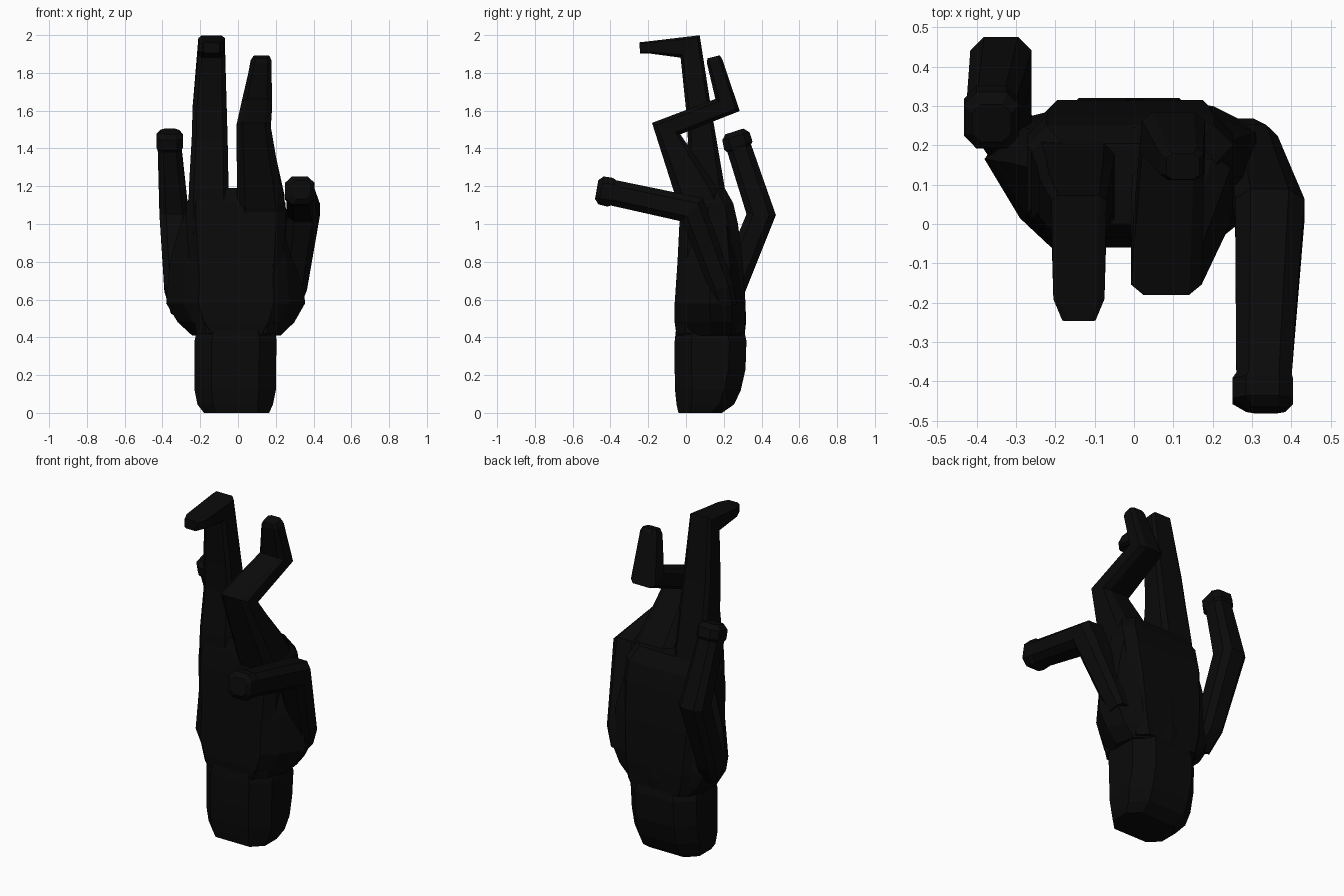
import bpy, bmesh
from mathutils import Vector

mat = bpy.data.materials.new("black_plastic")
mat.diffuse_color = (0.003, 0.003, 0.003, 1)


def loft(name, rings):
    """Skin a list of equal-length rings and cap both ends."""
    bm = bmesh.new()
    loops = [[bm.verts.new(p) for p in r] for r in rings]
    n = len(rings[0])
    for a, b in zip(loops, loops[1:]):
        for i in range(n):
            j = (i + 1) % n
            bm.faces.new((a[i], a[j], b[j], b[i]))
    bm.faces.new(loops[0][::-1])
    bm.faces.new(loops[-1])
    bmesh.ops.recalc_face_normals(bm, faces=bm.faces)
    me = bpy.data.meshes.new(name)
    bm.to_mesh(me)
    bm.free()
    me.materials.append(mat)
    ob = bpy.data.objects.new(name, me)
    bpy.context.collection.objects.link(ob)
    return ob


def finger(name, path, c=.55):
    """path: (x, y, z, half width, half depth); joints are mitred, c sets the bevel."""
    octagon = [(-1, -c), (-c, -1), (c, -1), (1, -c), (1, c), (c, 1), (-c, 1), (-1, c)]
    pts = [Vector(p[:3]) for p in path]
    rings = []
    for i, (x, y, z, hw, hd) in enumerate(path):
        d0 = (pts[i] - pts[max(i - 1, 0)]).normalized()
        d1 = (pts[min(i + 1, len(pts) - 1)] - pts[i]).normalized()
        t = (d0 + d1).normalized()
        d = d1 if d1.length else d0
        k = 1 / max(t.dot(d), 0.5)
        u = Vector((1, 0, 0))
        v = t.cross(u).normalized()
        rings.append([pts[i] + u * a * hw + v * b * hd * k for a, b in octagon])
    return loft(name, rings)


def box_ring(x0, x1, y0, y1, z, c):
    """Rectangle with chamfered corners."""
    return [(x0, y0 + c, z), (x0 + c, y0, z), (x1 - c, y0, z), (x1, y0 + c, z),
            (x1, y1 - c, z), (x1 - c, y1, z), (x0 + c, y1, z), (x0, y1 - c, z)]


loft("wrist", [box_ring(*r) for r in (
    (-.18, .165, -.04, .19, 0, .06), (-.215, .185, -.05, .255, .045, .08),
    (-.23, .20, -.058, .29, .12, .09), (-.23, .20, -.06, .315, .23, .09),
    (-.23, .205, -.06, .32, .38, .09), (-.21, .19, -.05, .30, .47, .09))])

# central palm block, widening upwards
loft("palm", [box_ring(*r) for r in (
    (-.22, .20, -.05, .31, .42, .05), (-.245, .225, -.06, .315, .55, .05),
    (-.26, .24, -.045, .30, .80, .05), (-.272, .252, -.035, .275, 1.0, .05),
    (-.272, .252, -.02, .25, 1.11, .05), (-.23, .21, 0, .205, 1.19, .05))])

# side bulges carrying the outer fingers (z, x scale, front y, back y)
OUT = [(-.21, 0), (.19, 0), (.27, .17), (.355, .5), (.32, .8), (.2, .96), (0, 1),
       (-.16, .96), (-.31, .86), (-.38, .6), (-.29, .2)]
loft("palm_sides", [[(x * s, f + y * (b - f), z) for x, y in OUT] for z, s, f, b in (
    (.41, .64, -.05, .31), (.48, .84, -.06, .318), (.58, 1.0, -.06, .315),
    (.80, .95, -.045, .30), (1.0, .80, -.03, .275), (1.12, .68, -.015, .245))])

# straight finger with hooked tip
finger("hooked_finger", [
    (-.155, .10, .95, .11, .12), (-.155, .095, 1.19, .105, .11),
    (-.15, .085, 1.45, .095, .075), (-.15, .065, 1.62, .09, .066),
    (-.14, .022, 1.94, .07, .058),
    (-.14, -.19, 1.935, .065, .033), (-.14, -.245, 1.933, .042, .029)], .75)

# zigzag finger
finger("folded_finger", [
    (.115, .14, .92, .12, .10), (.12, .07, 1.13, .125, .115),
    (.082, -.105, 1.505, .09, .055), (.10, .22, 1.63, .08, .053),
    (.122, .152, 1.86, .055, .042), (.124, .146, 1.885, .042, .034)], .65)

# outer finger bending backwards, with fingertip cap
finger("rear_outer_finger", [
    (-.30, .18, .54, .055, .06), (-.325, .24, .66, .065, .075),
    (-.338, .398, 1.05, .078, .073), (-.362, .282, 1.40, .063, .066),
    (-.362, .277, 1.415, .07, .078), (-.362, .264, 1.465, .07, .075),
    (-.362, .256, 1.49, .05, .05)])

# outer finger reaching forwards, with fingertip cap
finger("front_outer_finger", [
    (.275, .215, .56, .05, .055), (.30, .19, .66, .065, .065),
    (.345, .035, 1.075, .088, .072), (.33, -.385, 1.165, .07, .068),
    (.327, -.40, 1.168, .077, .077), (.327, -.45, 1.178, .077, .074),
    (.335, -.473, 1.182, .05, .05)])
